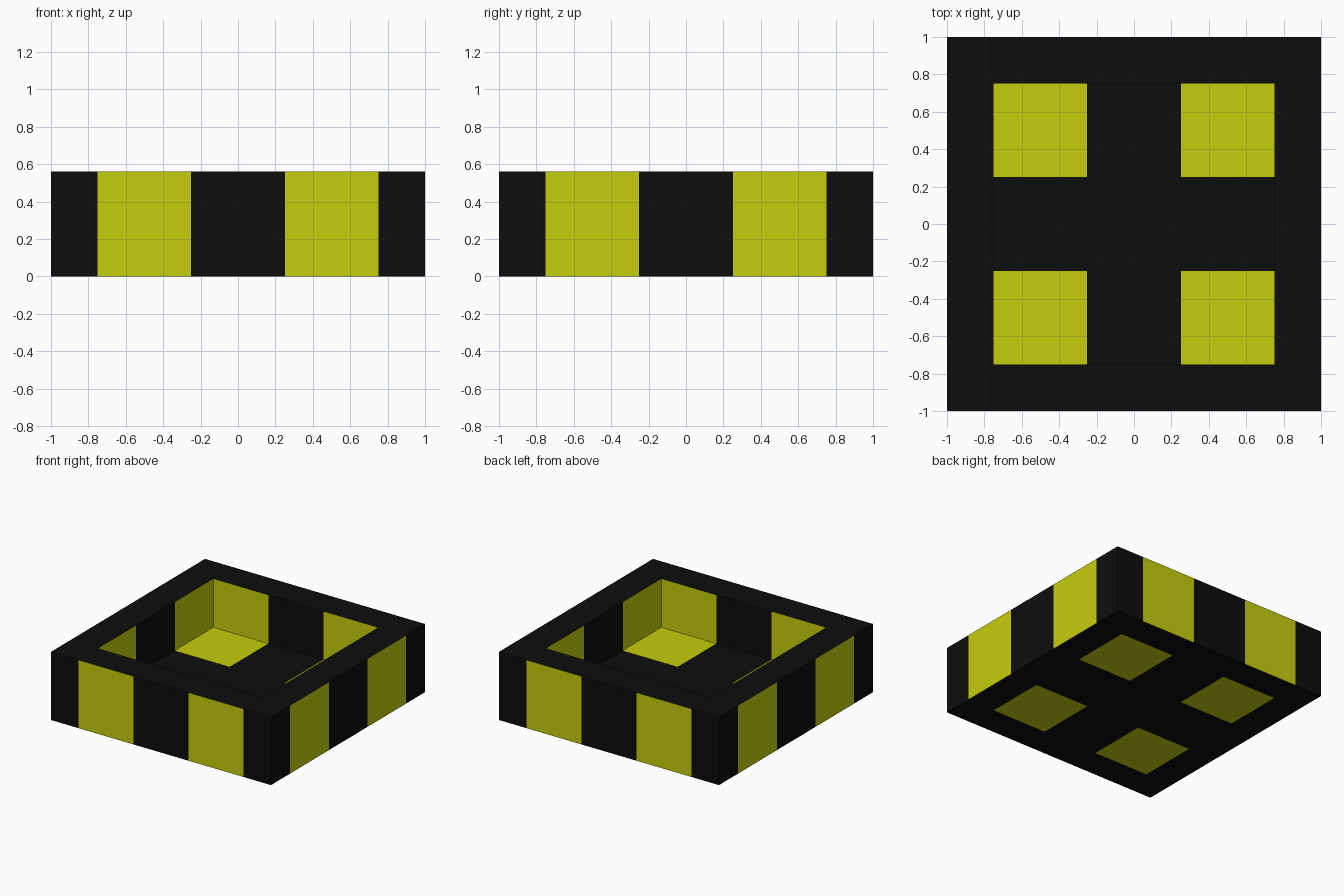
import bpy
import bmesh
from mathutils import Vector

if "Cube" in bpy.data.objects:
    bpy.data.objects.remove(bpy.data.objects["Cube"])

HEIGHT = 0.56      # outer height
FLOOR = 0.16       # top of the tray floor
INNER = 0.75       # half width of the opening
CUTS = (-0.75, -0.25, 0.25, 0.75)


def material(name, rgb):
    mat = bpy.data.materials.new(name)
    mat.diffuse_color = (*rgb, 1.0)
    mat.use_nodes = True
    mat.node_tree.nodes["Principled BSDF"].inputs["Base Color"].default_value = mat.diffuse_color
    return mat


def in_band(v):
    return 0.25 < abs(v) < 0.75


# Solid block, standing on z = 0
bm = bmesh.new()
bmesh.ops.create_cube(bm, size=1.0)
bmesh.ops.translate(bm, verts=bm.verts, vec=(0, 0, 0.5))
bmesh.ops.scale(bm, verts=bm.verts, vec=(2, 2, HEIGHT))

# Slice along the stripe borders
for axis in (Vector((1, 0, 0)), Vector((0, 1, 0))):
    for c in CUTS:
        bmesh.ops.bisect_plane(bm, geom=bm.verts[:] + bm.edges[:] + bm.faces[:],
                               plane_co=axis * c, plane_no=axis)

# Sink the middle of the top to make the open tray
top = []
for f in bm.faces:
    c = f.calc_center_median()
    if f.normal.z > 0.9 and max(abs(c.x), abs(c.y)) < INNER:
        top.append(f)
sunk = bmesh.ops.extrude_face_region(bm, geom=top)["geom"]
bmesh.ops.translate(bm, vec=(0, 0, FLOOR - HEIGHT),
                    verts=[g for g in sunk if isinstance(g, bmesh.types.BMVert)])
old = [f for f in top if f.is_valid]
if old:
    bmesh.ops.delete(bm, geom=old, context='FACES')
bmesh.ops.recalc_face_normals(bm, faces=bm.faces)

# Yellow stripes on the walls and yellow squares on the floor, inside and out
for f in bm.faces:
    c, n = f.calc_center_median(), f.normal
    if abs(n.z) > 0.9:
        yellow = in_band(c.x) and in_band(c.y)
    else:
        yellow = in_band(c.y if abs(n.x) > 0.9 else c.x)
    f.material_index = int(yellow)

mesh = bpy.data.meshes.new("tray")
bm.to_mesh(mesh)
bm.free()
mesh.materials.append(material("black", (0.004, 0.004, 0.004)))
mesh.materials.append(material("yellow", (0.56, 0.61, 0.004)))
bpy.context.collection.objects.link(bpy.data.objects.new("tray", mesh))
